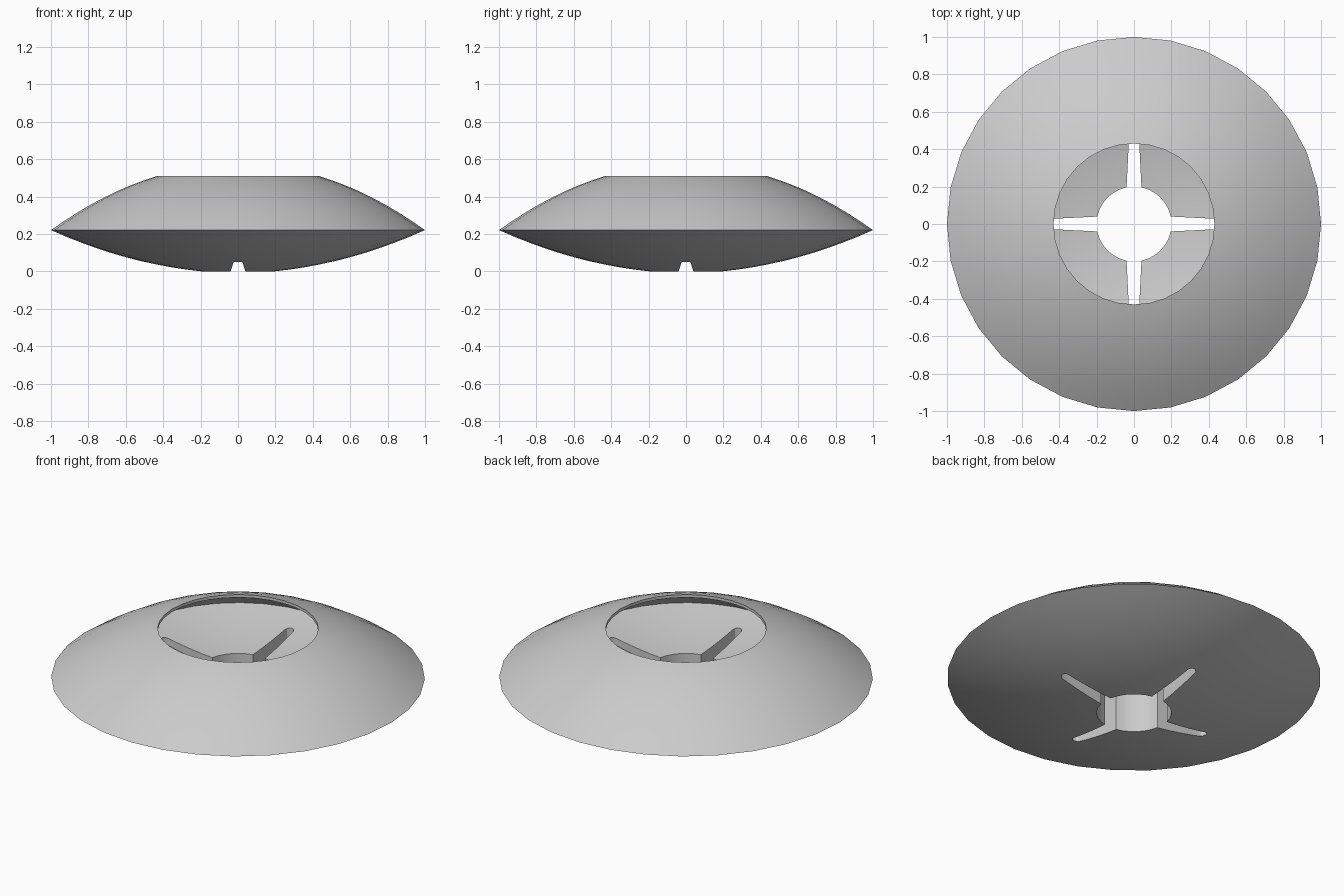
import bpy, bmesh, math
from mathutils import Matrix

cube = bpy.data.objects.get("Cube")
if cube:
    bpy.data.objects.remove(cube, do_unlink=True)

SIDES = 32
HOLE, MOUTH, CAVITY = 0.20, 0.43, 0.65   # radii of lower hole, top opening, hollow
FLOOR = 0.27                             # vertical thickness of the bowl


def belly(r):
    d = r - HOLE
    return 0.102 * d + 0.217 * d * d


def crown(r):
    s = (1 - r) / (1 - MOUTH)
    return 0.22 + 0.29 * s + 0.12 * s * (1 - s)


def steps(a, b, n):
    return [a + (b - a) * i / n for i in range(n + 1)]


def new_object(name, bm):
    bmesh.ops.recalc_face_normals(bm, faces=bm.faces)
    mesh = bpy.data.meshes.new(name)
    bm.to_mesh(mesh)
    bm.free()
    obj = bpy.data.objects.new(name, mesh)
    bpy.context.collection.objects.link(obj)
    return obj


# Hollow saucer: closed cross-section turned about the z axis
section = [(r, belly(r)) for r in steps(HOLE, 1, 10)]
section += [(r, crown(r)) for r in steps(1, MOUTH, 8)[1:]]
section += [(MOUTH, 0.493), (0.54, 0.435)]
section += [(r, belly(r) + FLOOR) for r in steps(CAVITY, HOLE, 6)]

bm = bmesh.new()
rings = []
for i in range(SIDES):
    a = 2 * math.pi * i / SIDES
    rings.append([bm.verts.new((r * math.cos(a), r * math.sin(a), z)) for r, z in section])
for i in range(SIDES):
    here, after = rings[i], rings[(i + 1) % SIDES]
    for j in range(len(section)):
        k = (j + 1) % len(section)
        bm.faces.new((here[j], after[j], after[k], here[k]))
saucer = new_object("saucer_body", bm)

# Four tapered slots with rounded ends, cut through the bowl floor
outline = [(0.15, -0.042), (0.475, -0.026)]
outline += [(0.475 + 0.026 * math.cos(t), 0.026 * math.sin(t))
            for t in steps(-math.pi / 2, math.pi / 2, 6)[1:-1]]
outline += [(0.475, 0.026), (0.15, 0.042)]

bm = bmesh.new()
for q in range(4):
    turn = Matrix.Rotation(q * math.pi / 2, 3, 'Z')
    base = bm.faces.new([bm.verts.new(turn @ Matrix.Identity(3) @ bm_co)
                         for bm_co in [Matrix.Identity(3) @ p for p in
                                       [Matrix.Translation((x, y, -0.1)).to_translation()
                                        for x, y in outline]]])
    top = bmesh.ops.extrude_face_region(bm, geom=[base])["geom"]
    bmesh.ops.translate(bm, vec=(0, 0, 0.49),
                        verts=[v for v in top if isinstance(v, bmesh.types.BMVert)])
cutter = new_object("slot_cutter", bm)
cutter.hide_render = True

cut = saucer.modifiers.new("slots", 'BOOLEAN')
cut.operation = 'DIFFERENCE'
cut.solver = 'EXACT'
cut.object = cutter

bpy.ops.object.select_all(action='DESELECT')
saucer.select_set(True)
bpy.context.view_layer.objects.active = saucer
bpy.ops.object.modifier_apply(modifier=cut.name)
bpy.data.objects.remove(cutter, do_unlink=True)

# Plain grey finish
grey = bpy.data.materials.new("light_grey")
grey.use_nodes = True
colour = (0.6, 0.6, 0.6, 1)
grey.diffuse_color = colour
grey.node_tree.nodes["Principled BSDF"].inputs["Base Color"].default_value = colour
saucer.data.materials.clear()
saucer.data.materials.append(grey)
bpy.ops.object.shade_smooth_by_angle(angle=math.radians(30))
